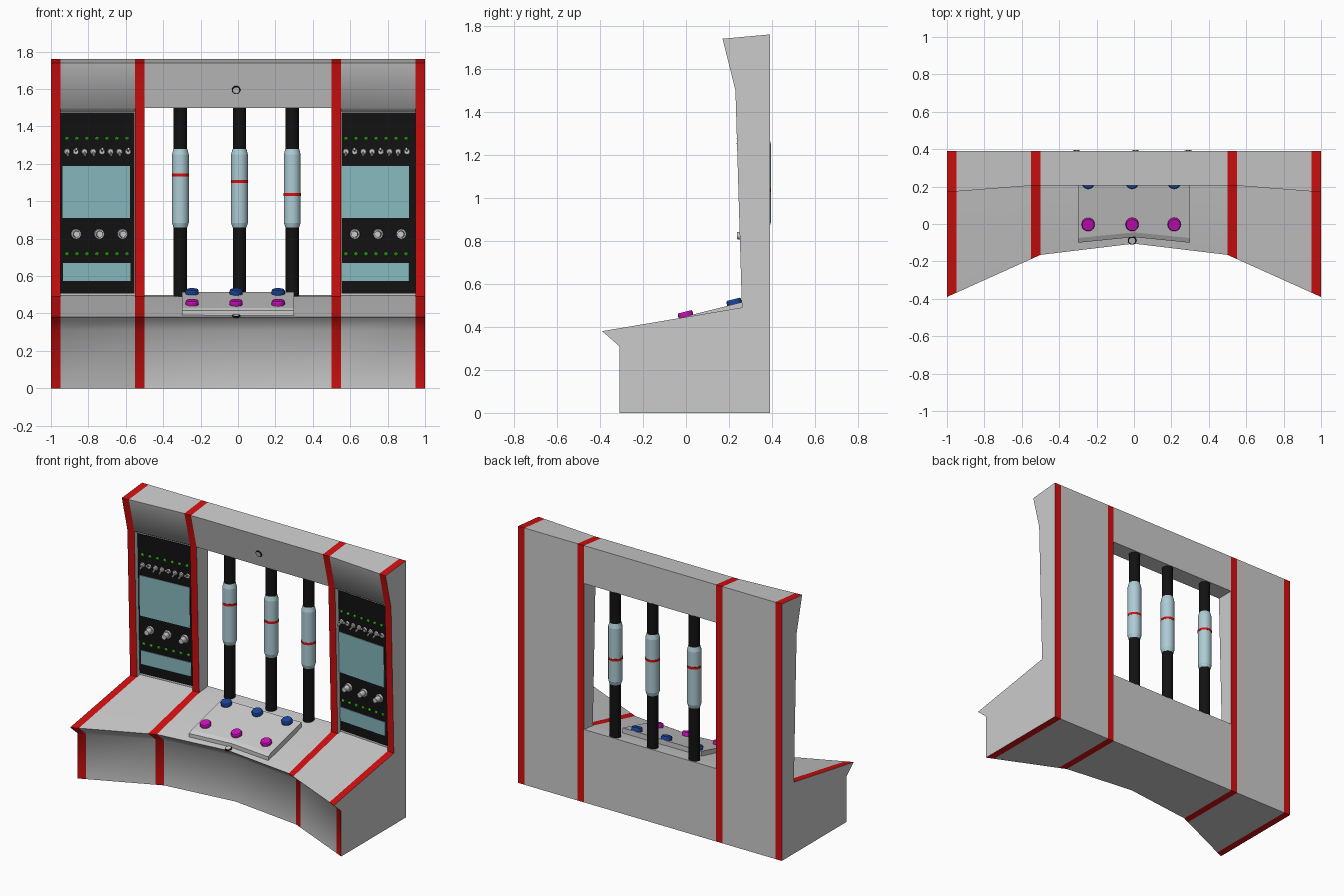
import bpy, bmesh, math
from mathutils import Vector, Matrix

if "Cube" in bpy.data.objects:
    bpy.data.objects.remove(bpy.data.objects["Cube"])


def material(name, rgb):
    m = bpy.data.materials.new(name)
    m.diffuse_color = (*rgb, 1)
    m.use_nodes = True
    m.node_tree.nodes["Principled BSDF"].inputs["Base Color"].default_value = m.diffuse_color
    return m


RED = material("red", (0.65, 0.005, 0.005))
BLACK = material("black", (0.006, 0.006, 0.006))
SCREEN = material("screen_teal", (0.25, 0.5, 0.53))
GLASS = material("tube_glass", (0.42, 0.6, 0.66))
GREEN = material("green", (0.04, 0.6, 0.01))
BLUE = material("blue", (0.01, 0.06, 0.35))
MAGENTA = material("magenta", (0.6, 0.005, 0.5))


def finish(name, bm, mat=None, smooth=None):
    me = bpy.data.meshes.new(name)
    bm.to_mesh(me)
    bm.free()
    ob = bpy.data.objects.new(name, me)
    bpy.context.collection.objects.link(ob)
    if mat:
        me.materials.append(mat)
    if smooth:
        bpy.ops.object.select_all(action='DESELECT')
        ob.select_set(True)
        bpy.context.view_layer.objects.active = ob
        bpy.ops.object.shade_smooth_by_angle(angle=math.radians(smooth))
    return ob


def loft(name, stations, profile, mat=None, caps=False, smooth=55):
    """Skin a closed (y, z) profile through increasing x stations."""
    bm = bmesh.new()
    rings = [[bm.verts.new((x, y, z)) for y, z in profile(x)] for x in stations]
    n = len(rings[0])
    for a, b in zip(rings, rings[1:]):
        for i in range(n):
            j = (i + 1) % n
            bm.faces.new((a[i], b[i], b[j], a[j]))
    if caps:
        bm.faces.new(rings[0])
        bm.faces.new(rings[-1][::-1])
    return finish(name, bm, mat, smooth)


def plate(name, x, pts, facing):
    """Flat wall in a plane of constant x."""
    bm = bmesh.new()
    vs = [bm.verts.new((x, y, z)) for y, z in pts]
    bm.faces.new(vs if facing < 0 else vs[::-1])
    return finish(name, bm)


def disc(name, base, axis, steps, mat=None, seg=16):
    """Stack of turned steps (r1, r2, start, end) along an axis."""
    bm = bmesh.new()
    rot = Vector(axis).to_track_quat('Z', 'Y').to_matrix().to_4x4()
    for r1, r2, h0, h1 in steps:
        m = Matrix.Translation(base) @ rot @ Matrix.Translation((0, 0, (h0 + h1) / 2))
        bmesh.ops.create_cone(bm, cap_ends=True, segments=seg, radius1=r1,
                              radius2=r2, depth=h1 - h0, matrix=m)
    return finish(name, bm, mat, 35)


# Plan curves of the desk edge and the upright wall
def front(x):
    x = abs(x)
    return -0.105 - 0.12 * x if x <= 0.5 else -0.165 - 0.45 * (x - 0.5)


def wall(x):
    return 0.035 * min(1, (1 - abs(x)) / 0.45)


def lower(x):
    f = front(x)
    return [(0.39, 0), (f + 0.08, 0), (f + 0.08, 0.31), (f, 0.38), (0.26 + wall(x), 0.49)]


def upper(x):
    w = wall(x)
    return [(0.23 + w, 1.5), (0.17 + w, 1.74), (0.39, 1.76)]


def recess(x):
    w = wall(x)
    return [(0.29 + w, 0.495), (0.265 + w, 1.48)]


def full(x):
    return lower(x) + upper(x)


# Centre: desk base and header either side of the opening
loft("desk_base", [-0.5, 0, 0.5], lambda x: lower(x) + [(0.39, 0.5)])
loft("header", [-0.5, 0.5], lambda x: upper(x) + [(0.39, 1.5)])

# Instrument panel surface: point at x, z and height off the surface
def on_panel(x, z, off=0):
    s = 1 if x > 0 else -1
    n = Vector((-0.078 * s, -1, -0.025)).normalized()
    return Vector((x, 0.29 + wall(x) - (z - 0.495) * 0.0254, z)) + n * off, n


def slab(name, x0, x1, z0, z1, off, mat):
    bm = bmesh.new()
    corners = [(x0, z0), (x1, z0), (x1, z1), (x0, z1)]
    a = [bm.verts.new(on_panel(x, z, 0.0005)[0]) for x, z in corners]
    b = [bm.verts.new(on_panel(x, z, off)[0]) for x, z in corners]
    bm.faces.new(b)
    bm.faces.new(a[::-1])
    for i in range(4):
        j = (i + 1) % 4
        bm.faces.new((a[i], a[j], b[j], b[i]))
    return finish(name, bm, mat)


for side, s in (("left", -1), ("right", 1)):
    # Shell: grey cabinet with a recess, two red bands, end and inner walls
    loft(side + "_cabinet", sorted((s * 0.55, s * 0.95)),
         lambda x: lower(x) + recess(x) + upper(x))
    loft(side + "_inner_band", sorted((s * 0.5, s * 0.55)), full, RED)
    loft(side + "_outer_band", sorted((s * 0.95, s * 1.0)), full, RED)
    plate(side + "_end_wall", s, full(s), s)
    plate(side + "_opening_wall", s * 0.5,
          [(0.295, 0.49), (0.265, 1.5), (0.39, 1.5), (0.39, 0.5)], -s)
    for x, facing in ((s * 0.55, s), (s * 0.95, -s)):
        r = recess(x)
        plate(side + "_recess_wall", x, [lower(x)[4], upper(x)[0], r[1], r[0]], facing)

    # Black fascia with two screens
    dx = 0 if s < 0 else 1.492
    slab(side + "_fascia", *sorted((s * 0.555, s * 0.948)), 0.508, 1.475, 0.004, BLACK)
    slab(side + "_large_screen", -0.938 + dx, -0.578 + dx, 0.91, 1.19, 0.008, SCREEN)
    slab(side + "_small_screen", -0.936 + dx, -0.576 + dx, 0.575, 0.67, 0.008, SCREEN)

    # Indicator lights
    for z in (1.335, 0.718):
        for i in range(7):
            p, n = on_panel(-0.914 + i * 0.0535 + dx, z, 0.004)
            disc(side + "_indicator", p, n, [(0.011, 0.01, 0, 0.006), (0.01, 0.005, 0.006, 0.012)], GREEN, 10)

    # Toggle switches, levers alternately up and down
    for i in range(8):
        p, n = on_panel(-0.914 + i * 0.0465 + dx, 1.265, 0.003)
        disc(side + "_switch_base", p, n, [(0.017, 0.014, 0, 0.01)], None, 10)
        tilt = n + Vector((0, 0, 0.45 if i % 3 == 1 else -0.45))
        disc(side + "_switch_lever", p, tilt, [(0.004, 0.007, 0, 0.04)], None, 8)

    # Rotary knobs
    for i in range(3):
        p, n = on_panel(-0.866 + i * 0.124 + dx, 0.825, 0.003)
        disc(side + "_rotary_knob", p, n, [(0.028, 0.026, 0, 0.014), (0.019, 0.017, 0.014, 0.05)])

# Raised control plate on the desk
def plate_profile(x):
    g = -0.07 - 0.1 * abs(x)
    return [(g, 0.385), (g, 0.415), (g + 0.025, 0.43), (0.26, 0.515), (0.26, 0.48)]


loft("control_plate", [-0.3, 0, 0.3], plate_profile, caps=True, smooth=15)

# Coloured push buttons
up = Vector((0, -0.25, 1)).normalized()
for x in (-0.245, -0.01, 0.215):
    for name, y, z, mat in (("magenta_button", 0.0, 0.447, MAGENTA), ("blue_button", 0.226, 0.505, BLUE)):
        disc(name, (x, y, z), up, [(0.035, 0.035, 0, 0.018), (0.035, 0.031, 0.018, 0.024)], mat, 20)

# Small round sockets on the header and desk edge
for name, base, axis in (("header_socket", (-0.01, 0.242, 1.595), (0, -1, -0.25)),
                         ("desk_socket", (-0.01, -0.088, 0.384), (0, -0.27, 1))):
    disc(name + "_rim", base, axis, [(0.024, 0.022, -0.002, 0.006)], BLACK)
    disc(name + "_face", base, axis, [(0.017, 0.017, 0, 0.0075)])

# Three vertical tubes with glass sleeves and red level rings
for x, level in ((-0.308, 1.14), (0.008, 1.105), (0.29, 1.035)):
    base, z = (x, 0.35, 0), (0, 0, 1)
    disc("tube_rod", base, z, [(0.036, 0.036, 0.488, 1.505)], BLACK, 24)
    disc("tube_sleeve", base, z, [(0.037, 0.045, 0.86, 0.885), (0.045, 0.045, 0.885, 1.25),
                                  (0.045, 0.037, 1.25, 1.28)], GLASS, 24)
    disc("level_ring", base, z, [(0.0462, 0.0462, level - 0.008, level + 0.008)], RED, 24)
